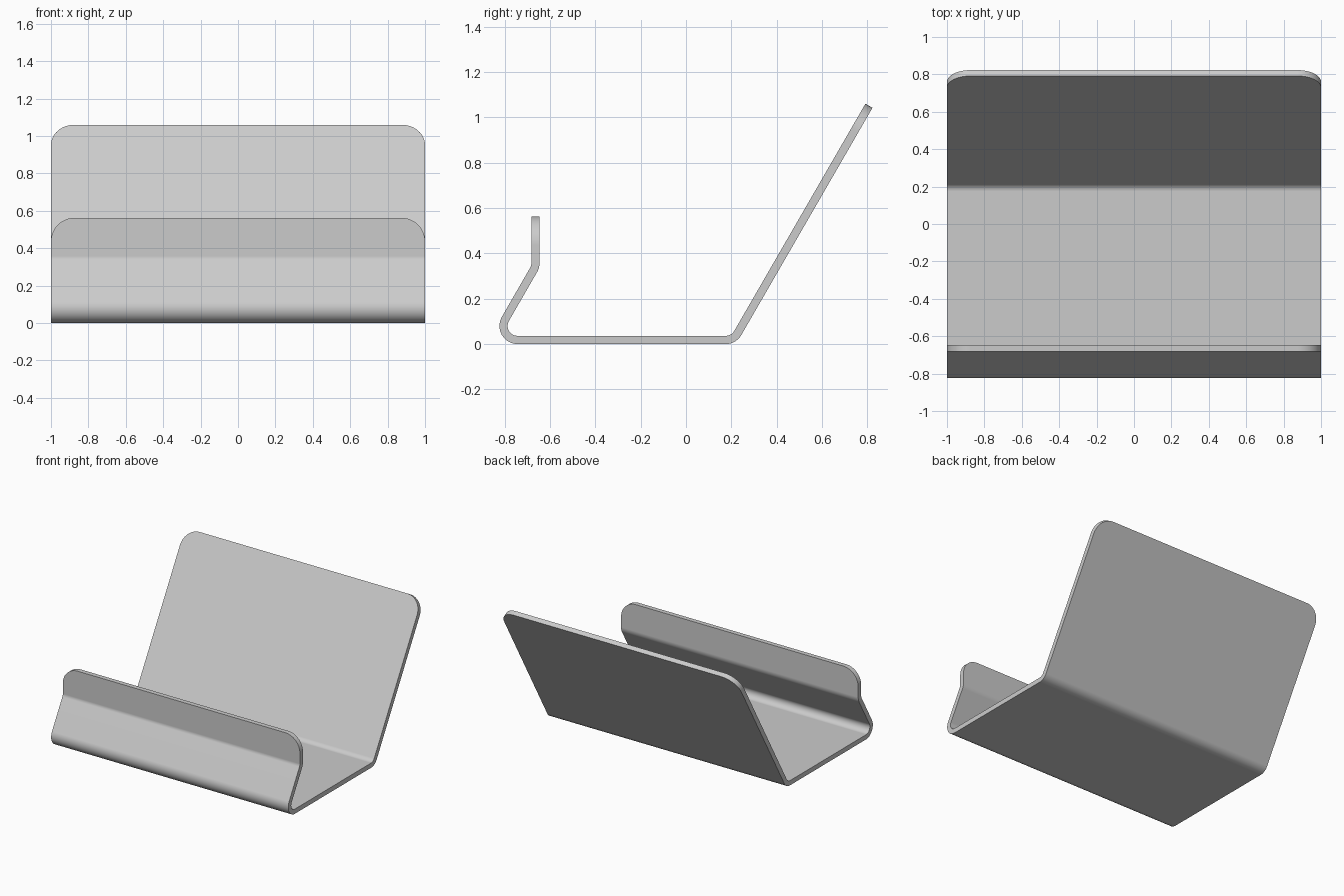
import bpy, bmesh
from math import sin, cos, tan, pi, radians
from mathutils import Vector

if "Cube" in bpy.data.objects:
    bpy.data.objects.remove(bpy.data.objects["Cube"])

HALF_T = 0.018      # half the sheet thickness
BEND_R = 0.062      # bend radius on the centre line
CORNER_R = 0.125    # rounded sheet corners
CORNER_STEPS = 12
BEND_STEPS = 10

# Centre line of the bent sheet in (y, z): lip top, lip bend, front bend, back bend, back top
path = [Vector(p) for p in [(-0.664, 0.562), (-0.664, 0.341), (-0.8504, 0.018),
                            (0.2106, 0.018), (0.807, 1.051)]]


def left(d):
    return Vector((-d.y, d.x))


def end_stations(end, d, sign):
    """Narrowing stations (point, normal, half width) around a rounded sheet end."""
    out = []
    for i in range(CORNER_STEPS + 1):
        a = pi / 2 * i / CORNER_STEPS
        p = end + d * sign * CORNER_R * (1 - sin(a))
        out.append((p, left(d), 1 - CORNER_R * (1 - cos(a))))
    return out


def bend_stations(p, d0, d1):
    """Stations along a filleted bend at corner p."""
    ang = d0.angle_signed(d1)            # clockwise positive
    s = 1 if ang < 0 else -1             # +1 for a left turn
    ang = abs(ang)
    start = p - d0 * BEND_R * tan(ang / 2)
    centre = start + left(d0) * s * BEND_R
    out = []
    for i in range(BEND_STEPS + 1):
        a = s * ang * i / BEND_STEPS
        n0 = left(d0)
        n = Vector((n0.x * cos(a) - n0.y * sin(a), n0.x * sin(a) + n0.y * cos(a)))
        out.append((centre - n * s * BEND_R, n, 1.0))
    return out


dirs = [(b - a).normalized() for a, b in zip(path, path[1:])]
stations = end_stations(path[0], dirs[0], 1)[::-1]
for p, d0, d1 in zip(path[1:-1], dirs, dirs[1:]):
    stations += bend_stations(p, d0, d1)
stations += end_stations(path[-1], dirs[-1], -1)
# both ends must run narrow to wide to narrow
assert stations[0][2] > 0
if stations[0][2] > stations[1][2]:
    stations[:CORNER_STEPS + 1] = stations[:CORNER_STEPS + 1][::-1]
if stations[-1][2] > stations[-2][2]:
    stations[-CORNER_STEPS - 1:] = stations[-CORNER_STEPS - 1:][::-1]

# Bent sheet stand: skin the stations into one closed strip
bm = bmesh.new()
rings = []
for p, n, w in stations:
    a, b = p + n * HALF_T, p - n * HALF_T
    rings.append([bm.verts.new((x, q.x, q.y))
                  for x, q in ((-w, a), (w, a), (w, b), (-w, b))])
for r0, r1 in zip(rings, rings[1:]):
    for i in range(4):
        j = (i + 1) % 4
        bm.faces.new((r0[i], r0[j], r1[j], r1[i]))
bm.faces.new(rings[0])
bm.faces.new(rings[-1])
bmesh.ops.recalc_face_normals(bm, faces=bm.faces)

mesh = bpy.data.meshes.new("bent_sheet_stand")
bm.to_mesh(mesh)
bm.free()
stand = bpy.data.objects.new("bent_sheet_stand", mesh)
bpy.context.collection.objects.link(stand)
bpy.context.view_layer.objects.active = stand
stand.select_set(True)
bpy.ops.object.shade_smooth_by_angle(angle=radians(30))
wn = stand.modifiers.new("flat_panels", 'WEIGHTED_NORMAL')
wn.keep_sharp = True
